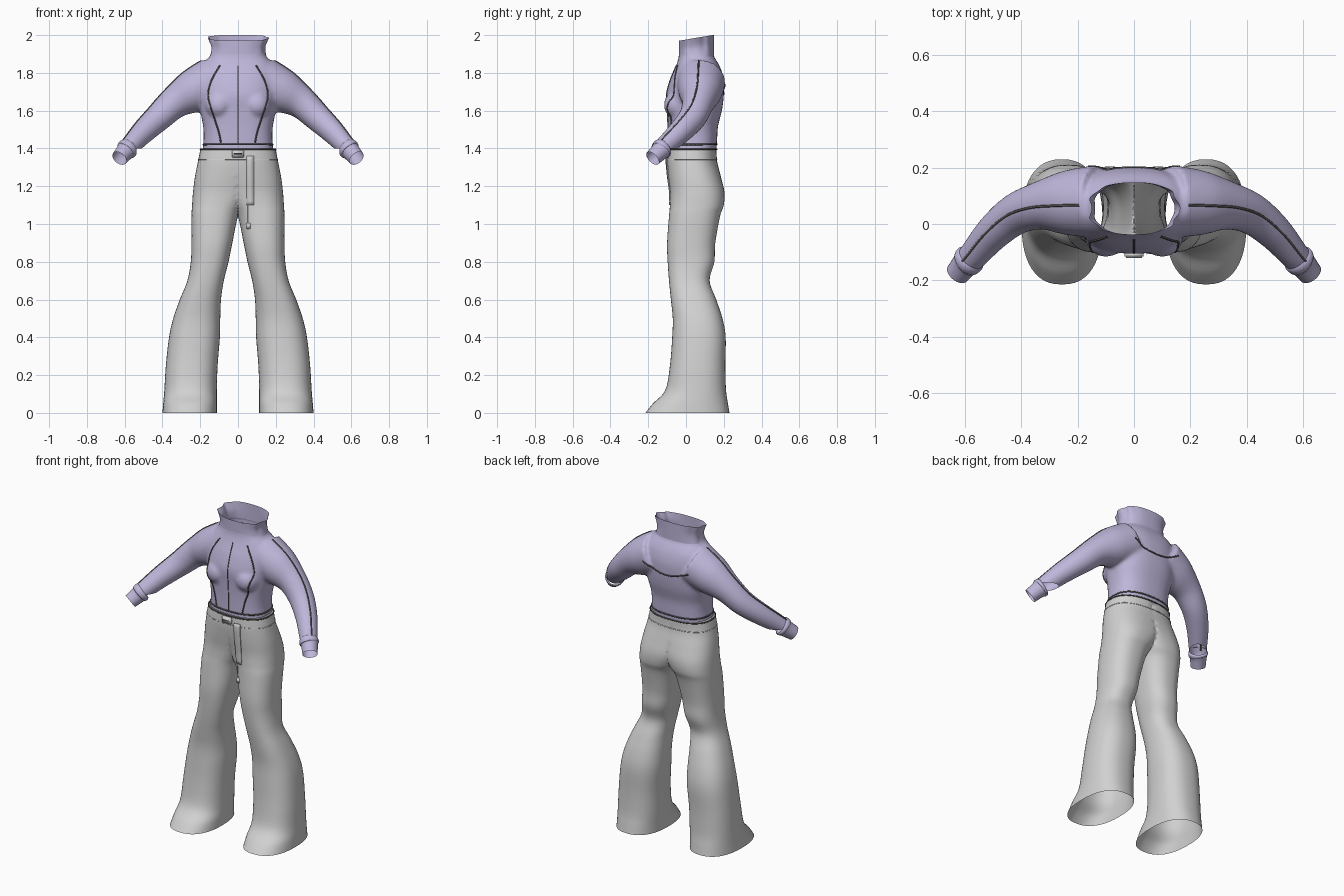
import bpy, bmesh, math
from mathutils import Vector

if "Cube" in bpy.data.objects:
    bpy.data.objects.remove(bpy.data.objects["Cube"])


def material(name, rgb):
    m = bpy.data.materials.new(name)
    m.use_nodes = True
    m.diffuse_color = (*rgb, 1)
    m.node_tree.nodes["Principled BSDF"].inputs["Base Color"].default_value = (*rgb, 1)
    return m


LAVENDER = material("lavender_knit", (0.52, 0.47, 0.70))
GREY = material("light_grey_cloth", (0.64, 0.64, 0.64))
DARK = material("dark_grey_stitching", (0.1, 0.1, 0.095))


def spline(keys, steps=5):
    """Smooth curve through key tuples."""
    out = []
    for i in range(len(keys) - 1):
        a, b = keys[max(i - 1, 0)], keys[i]
        c, d = keys[i + 1], keys[min(i + 2, len(keys) - 1)]
        for s in range(steps):
            t = s / steps
            out.append(tuple(q + 0.5 * t * (r - p + t * (2 * p - 5 * q + 4 * r - w + t * (3 * (q - r) + w - p)))
                             for p, q, r, w in zip(a, b, c, d)))
    return out + [tuple(keys[-1])]


def oval(z, x0, x1, y0, y1, power=2.4, n=48):
    """Level superellipse ring between the given limits."""
    pts = []
    for i in range(n):
        a = 2 * math.pi * i / n
        c, s = math.cos(a), math.sin(a)
        u = math.copysign(abs(c) ** (2 / power), c)
        v = math.copysign(abs(s) ** (2 / power), s)
        pts.append(Vector(((x0 + x1 + u * (x1 - x0)) / 2, (y0 + y1 + v * (y1 - y0)) / 2, z)))
    return pts


def tube_rings(path, n=28):
    """Round rings square to a path of (x, y, z, radius)."""
    rings = []
    for i, p in enumerate(path):
        d = Vector(path[min(i + 1, len(path) - 1)][:3]) - Vector(path[max(i - 1, 0)][:3])
        side = d.cross(Vector((0, 0, 1))).normalized()
        up = side.cross(d).normalized()
        rings.append([Vector(p[:3]) + p[3] * (side * math.cos(2 * math.pi * k / n) + up * math.sin(2 * math.pi * k / n))
                      for k in range(n)])
    return rings


def loft(bm, rings, caps=False):
    rows = [[bm.verts.new(p) for p in r] for r in rings]
    n = len(rows[0])
    for a, b in zip(rows, rows[1:]):
        for k in range(n):
            bm.faces.new((a[k], a[(k + 1) % n], b[(k + 1) % n], b[k]))
    if caps:
        bm.faces.new(rows[0])
        bm.faces.new(rows[-1])


def add(name, bm, mat):
    bmesh.ops.recalc_face_normals(bm, faces=bm.faces)
    for f in bm.faces:
        f.smooth = True
    me = bpy.data.meshes.new(name)
    bm.to_mesh(me)
    bm.free()
    me.materials.append(mat)
    ob = bpy.data.objects.new(name, me)
    bpy.context.collection.objects.link(ob)
    return ob


def bake(ob):
    """Apply the modifiers of a mesh object."""
    deps = bpy.context.evaluated_depsgraph_get()
    ob.data = bpy.data.meshes.new_from_object(ob.evaluated_get(deps))
    ob.modifiers.clear()
    bpy.context.view_layer.update()


def mirrored(p, side):
    return (p[0] * side, *p[1:])


# Trousers: one flared half, clipped at the middle and mirrored
leg = [(1.40, -.198, .198, -.10, .162), (1.33, -.20, .212, -.103, .165), (1.25, -.15, .228, -.095, .185),
       (1.17, -.09, .238, -.085, .203), (1.10, -.035, .243, -.085, .20), (1.04, 0, .246, -.09, .18),
       (.9, .03, .246, -.10, .155), (.8, .05, .25, -.097, .15), (.7, .075, .268, -.09, .125),
       (.6, .09, .308, -.08, .16), (.5, .094, .343, -.07, .193), (.4, .096, .365, -.073, .21),
       (.25, .108, .382, -.085, .208), (.12, .112, .39, -.11, .212), (.05, .112, .396, -.175, .222),
       (0, .112, .40, -.215, .23)]
bm = bmesh.new()
loft(bm, [[Vector((max(p.x, 0), p.y, p.z)) for p in oval(*k)] for k in spline(leg)])
bmesh.ops.delete(bm, geom=[f for f in bm.faces if all(v.co.x < 1e-4 for v in f.verts)], context="FACES")
trousers = add("trousers", bm, GREY)
trousers.modifiers.new("mirror", "MIRROR").merge_threshold = 0.002
bake(trousers)

# Top: body, bust and sleeves fused into one skin, then opened at hem, neck and wrists
body = [(1.36, .19, -.095, .16), (1.45, .182, -.095, .165), (1.52, .185, -.096, .17), (1.60, .20, -.10, .19),
        (1.68, .205, -.105, .20), (1.76, .205, -.085, .20), (1.82, .20, -.06, .185), (1.86, .175, -.045, .165),
        (1.89, .148, -.038, .147), (1.94, .14, -.035, .145)]
arm = [(.13, .08, 1.755, .13), (.24, .075, 1.70, .115), (.335, .065, 1.643, .086), (.42, .035, 1.565, .074),
       (.5, -.03, 1.49, .064), (.57, -.11, 1.415, .053), (.62, -.165, 1.36, .045)]
arm_path = spline(arm)
bm = bmesh.new()
loft(bm, [oval(z, -x, x, y0, y1, 2.5) for z, x, y0, y1 in spline(body)], True)
for side in (1, -1):
    loft(bm, tube_rings([mirrored(p, side) for p in arm_path]), True)
    made = bmesh.ops.create_uvsphere(bm, u_segments=20, v_segments=12, radius=0.075)
    bmesh.ops.translate(bm, verts=made["verts"], vec=(0.1 * side, -0.043, 1.63))
top = add("top", bm, LAVENDER)
mod = top.modifiers.new("fuse", "REMESH")
mod.mode, mod.voxel_size, mod.use_smooth_shade = "VOXEL", 0.01, True
mod = top.modifiers.new("soften", "SMOOTH")
mod.factor, mod.iterations = 0.5, 8
bake(top)
bm = bmesh.new()
bm.from_mesh(top.data)
cuts = [((0, 0, 1.4), (0, 0, -1)), ((0, 0, 1.9), (0, 0, 1))]
cuts += [((.6 * s, -.143, 1.382), (.62 * s, -.6, -.5)) for s in (1, -1)]
for co, no in cuts:
    bmesh.ops.bisect_plane(bm, geom=bm.verts[:] + bm.edges[:] + bm.faces[:], plane_co=co, plane_no=no, clear_outer=True)
for f in bm.faces:
    f.smooth = True
bm.to_mesh(top.data)
bm.free()
if not top.data.materials:
    top.data.materials.append(LAVENDER)
bpy.context.view_layer.update()

# Collar: folded standing band, higher at the back
bm = bmesh.new()
rings = []
for z, x in spline([(1.87, .158), (1.90, .146), (1.94, .142), (1.985, .158)], 4):
    ring = oval(z, -x, x, -.037, .148, 2.5, 96)
    rise = (z - 1.87) / 0.115
    for i, p in enumerate(ring):
        a = 2 * math.pi * i / len(ring)
        fold = 1 + 0.045 * rise * abs(math.cos(a)) * math.cos(9 * a)
        p.x *= fold
        p.z += rise * (p.y - 0.05) * 0.17
    rings.append(ring)
loft(bm, rings)
add("collar", bm, LAVENDER)

# Cuffs: open bands with a raised rim
cuff = [(.578, -.118, 1.406, .049), (.584, -.125, 1.40, .056), (.592, -.134, 1.39, .055),
        (.598, -.14, 1.383, .049), (.628, -.177, 1.348, .043)]
for side, label in ((1, "left"), (-1, "right")):
    bm = bmesh.new()
    loft(bm, tube_rings([mirrored(p, side) for p in spline(cuff, 3)]))
    add(label + "_cuff", bm, LAVENDER)


def drape(ob, pts, aim=None):
    """Drop points on a surface, along a direction or to the nearest spot."""
    out = []
    for p in pts:
        hit = ob.ray_cast(Vector(p), Vector(aim)) if aim else ob.closest_point_on_mesh(Vector(p))
        if hit[0]:
            out.append(hit[1])
    return out


def cord(name, pts, radius, mat, closed=False):
    cu = bpy.data.curves.new(name, "CURVE")
    cu.dimensions, cu.bevel_depth, cu.bevel_resolution = "3D", radius, 1
    sp = cu.splines.new("POLY")
    sp.points.add(len(pts) - 1)
    for q, p in zip(sp.points, pts):
        q.co = (*p, 1)
    sp.use_cyclic_u = closed
    cu.materials.append(mat)
    bpy.context.collection.objects.link(bpy.data.objects.new(name, cu))


# Seams of the top
FRONT, BACK = (0, 1, 0), (0, -1, 0)
cord("front_seam", drape(top, [(0, -1, 1.42 + 0.022 * i) for i in range(20)], FRONT), 0.003, DARK)
yoke = [(0.018 * i, 1, 1.69 + 0.0006 * i * i) for i in range(-9, 10)]
cord("yoke_seam", drape(top, yoke, BACK), 0.0045, DARK)
panel = [(.095, -1, 1.84), (.14, -1, 1.76), (.158, -1, 1.68), (.135, -1, 1.59), (.105, -1, 1.5), (.09, -1, 1.43)]
for side, label in ((1, "left"), (-1, "right")):
    cord(label + "_panel_seam", drape(top, [mirrored(p, side) for p in spline(panel)], FRONT), 0.0045, DARK)
    ridge = [(side * (x + 0.5 * r), y - 0.1 * r, z + 0.9 * r) for x, y, z, r in arm_path[:-3]]
    cord(label + "_sleeve_seam", drape(top, ridge), 0.0045, DARK)
cord("hem_seam", drape(top, oval(1.422, -.2, .2, -.1, .17)), 0.005, DARK, True)

# Waistband edge, buckle, hanging strap and its pull tab
cord("waist_edge", oval(1.395, -.199, .199, -.101, .163), 0.004, DARK, True)
cord("waistband_seam", oval(1.342, -.2095, .2095, -.102, .164), 0.0025, GREY, True)


def box(name, centre, size, mat):
    bm = bmesh.new()
    bmesh.ops.create_cube(bm, size=1)
    bmesh.ops.scale(bm, verts=bm.verts, vec=size)
    bmesh.ops.bevel(bm, geom=bm.edges[:], offset=min(size) * 0.25, segments=2, affect="EDGES")
    bmesh.ops.translate(bm, verts=bm.verts, vec=centre)
    add(name, bm, mat)


box("buckle", (0, -.11, 1.372), (.066, .02, .042), GREY)
box("buckle_slot", (0, -.1195, 1.372), (.045, .004, .006), DARK)
bm = bmesh.new()
edges = [drape(trousers, [(x, -1, 1.36 - 0.02 * i) for i in range(14)], FRONT) for x in (.045, .085)]
strap = [[p + Vector((0, dy, 0)) for p, dy in ((a, 0), (a, -.006), (b, -.006), (b, 0))] for a, b in zip(*edges)]
loft(bm, strap, True)
add("strap", bm, GREY)
pull = drape(trousers, [(.05, -1, 1.1 - 0.02 * i) for i in range(6)], FRONT)
cord("pull_cord", pull, 0.003, GREY)
box("pull_tab", pull[-1] + Vector((.007, -.004, -.01)), (.03, .014, .032), GREY)
